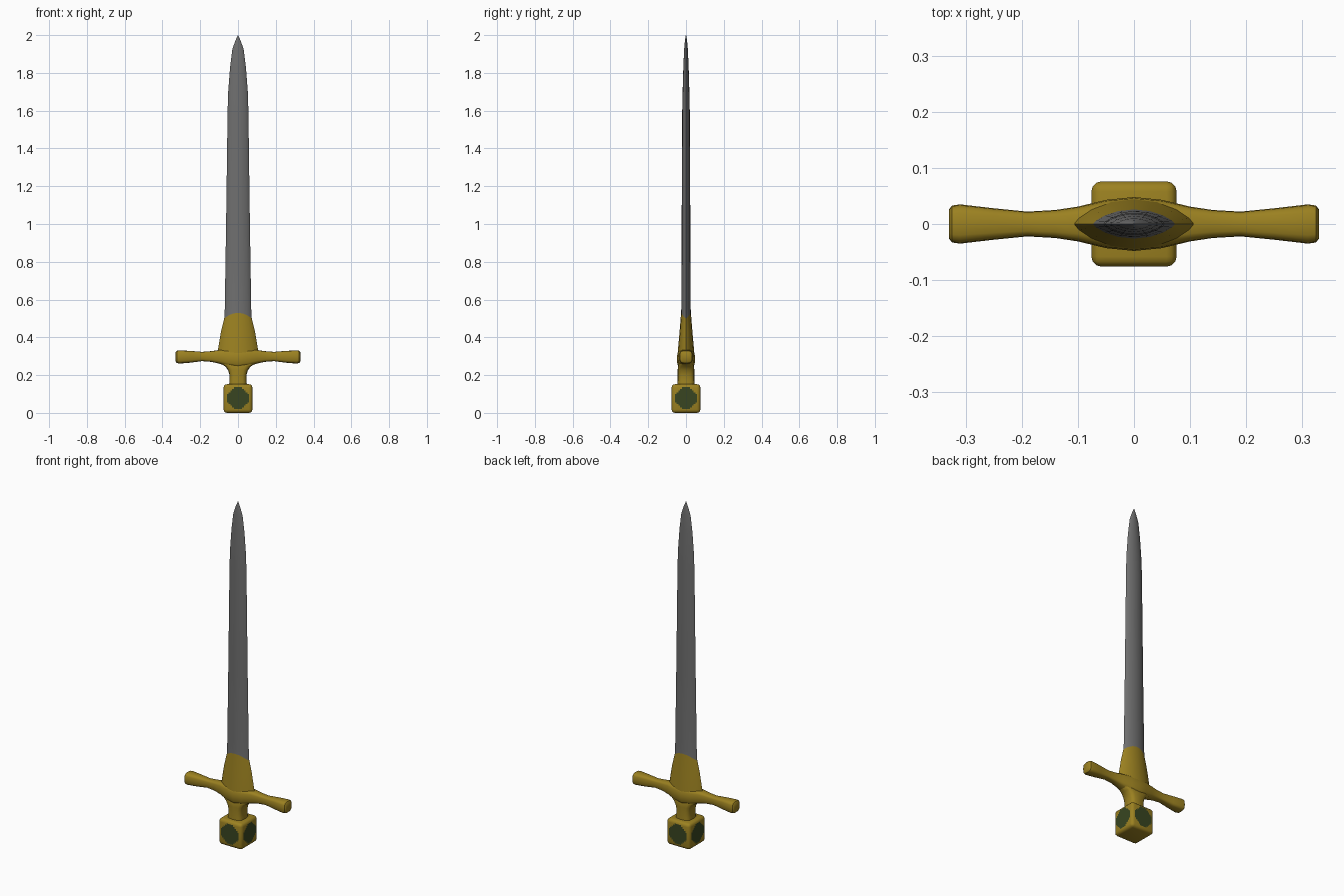
import bpy, bmesh, math
from mathutils import Matrix, Vector

if "Cube" in bpy.data.objects:
    bpy.data.objects.remove(bpy.data.objects["Cube"])


def material(name, rgb):
    m = bpy.data.materials.new(name)
    m.diffuse_color = (*rgb, 1)
    m.use_nodes = True
    m.node_tree.nodes["Principled BSDF"].inputs["Base Color"].default_value = m.diffuse_color
    return m


GOLD = material("gold", (0.33, 0.22, 0.015))
STEEL = material("steel", (0.16, 0.16, 0.16))
GREEN = material("green", (0.04, 0.06, 0.015))


def finish(name, bm, mat, angle=40):
    bmesh.ops.recalc_face_normals(bm, faces=bm.faces[:])
    me = bpy.data.meshes.new(name)
    bm.to_mesh(me)
    bm.free()
    me.materials.append(mat)
    ob = bpy.data.objects.new(name, me)
    bpy.context.collection.objects.link(ob)
    bpy.ops.object.select_all(action='DESELECT')
    ob.select_set(True)
    bpy.context.view_layer.objects.active = ob
    bpy.ops.object.shade_smooth_by_angle(angle=math.radians(angle))
    return ob


def loft(name, rings, mat):
    """Skin a list of equal-length point rings and cap both ends."""
    bm = bmesh.new()
    rows = [[bm.verts.new(p) for p in ring] for ring in rings]
    n = len(rows[0])
    for a, b in zip(rows, rows[1:]):
        for i in range(n):
            j = (i + 1) % n
            bm.faces.new((a[i], a[j], b[j], b[i]))
    bm.faces.new(rows[0])
    bm.faces.new(rows[-1])
    return finish(name, bm, mat)


def section(a, b, power=0.6, n=16):
    """Rounded rectangle of half sizes a, b."""
    def f(v):
        return math.copysign(abs(v) ** power, v) if abs(v) > 1e-6 else 0
    angles = [2 * math.pi * i / n for i in range(n)]
    return [(a * f(math.cos(t)), b * f(math.sin(t))) for t in angles]


def lens(w, d, z, dip=0.0, n=16):
    """Pointed blade section; dip lowers the ring towards both edges."""
    ring = []
    for i in range(n):
        t = 2 * math.pi * i / n
        c, s = math.cos(t), math.sin(t)
        ring.append(Vector((w * c, d * s * abs(s) ** 0.5, z - dip * c * c)))
    return ring


# Blade, meeting the collar along a dipped line
seam = lens(0.073, 0.026, 0.53, 0.03)
blade = [(0.070, 0.025, 0.55), (0.063, 0.023, 1.0), (0.055, 0.020, 1.6),
         (0.052, 0.018, 1.7), (0.042, 0.014, 1.83), (0.030, 0.010, 1.925),
         (0.015, 0.006, 1.968), (0.001, 0.001, 2.0)]
loft("blade", [seam] + [lens(*r) for r in blade], STEEL)

# Tapered collar at the blade root
loft("collar", [lens(0.112, 0.046, 0.29), lens(0.107, 0.043, 0.33),
                lens(0.090, 0.034, 0.43), seam], GOLD)

# Crossguard: x, half depth, bottom z, top z, mirrored
half = [(0.05, 0.043, 0.245, 0.335), (0.10, 0.031, 0.261, 0.333),
        (0.14, 0.025, 0.270, 0.327), (0.19, 0.022, 0.274, 0.323),
        (0.25, 0.028, 0.266, 0.328), (0.31, 0.035, 0.261, 0.331),
        (0.324, 0.033, 0.264, 0.329), (0.33, 0.026, 0.272, 0.321)]
stations = ([(-x, d, lo, hi) for x, d, lo, hi in reversed(half)]
            + [(0, 0.048, 0.235, 0.335)] + half)
loft("crossguard", [[(x, y, (lo + hi) / 2 + z)
                     for y, z in section(d, (hi - lo) / 2)]
                    for x, d, lo, hi in stations], GOLD)

# Grip flaring up into the guard
grip = [(0.048, 0.046, 0.14), (0.045, 0.045, 0.17), (0.045, 0.044, 0.20),
        (0.052, 0.044, 0.225), (0.066, 0.043, 0.245), (0.095, 0.036, 0.264),
        (0.10, 0.032, 0.30)]
loft("grip", [[(x, y, z) for x, y in section(w, d)] for w, d, z in grip], GOLD)

# Cube pommel with rounded edges
bm = bmesh.new()
bmesh.ops.create_cube(bm, size=0.152, matrix=Matrix.Translation((0, 0, 0.076)))
bmesh.ops.bevel(bm, geom=bm.edges[:], offset=0.018, segments=3,
                profile=0.5, affect='EDGES')
finish("pommel", bm, GOLD)

# Round stepped patch of small cells on each pommel side
for k in range(4):
    bm = bmesh.new()
    bmesh.ops.create_grid(bm, x_segments=13, y_segments=13, size=0.058)
    outside = [f for f in bm.faces if f.calc_center_median().length > 0.057]
    bmesh.ops.delete(bm, geom=outside, context='FACES')
    bm.transform(Matrix.Rotation(k * math.pi / 2, 4, 'Z')
                 @ Matrix.Translation((0, -0.0768, 0.078))
                 @ Matrix.Rotation(math.pi / 2, 4, 'X'))
    patch = finish(f"pommel_patch_{k + 1}", bm, GREEN)
    # open sheet: make sure it faces outward
    out = Matrix.Rotation(k * math.pi / 2, 3, 'Z') @ Vector((0, -1, 0))
    if patch.data.polygons[0].normal.dot(out) < 0:
        patch.data.flip_normals()
